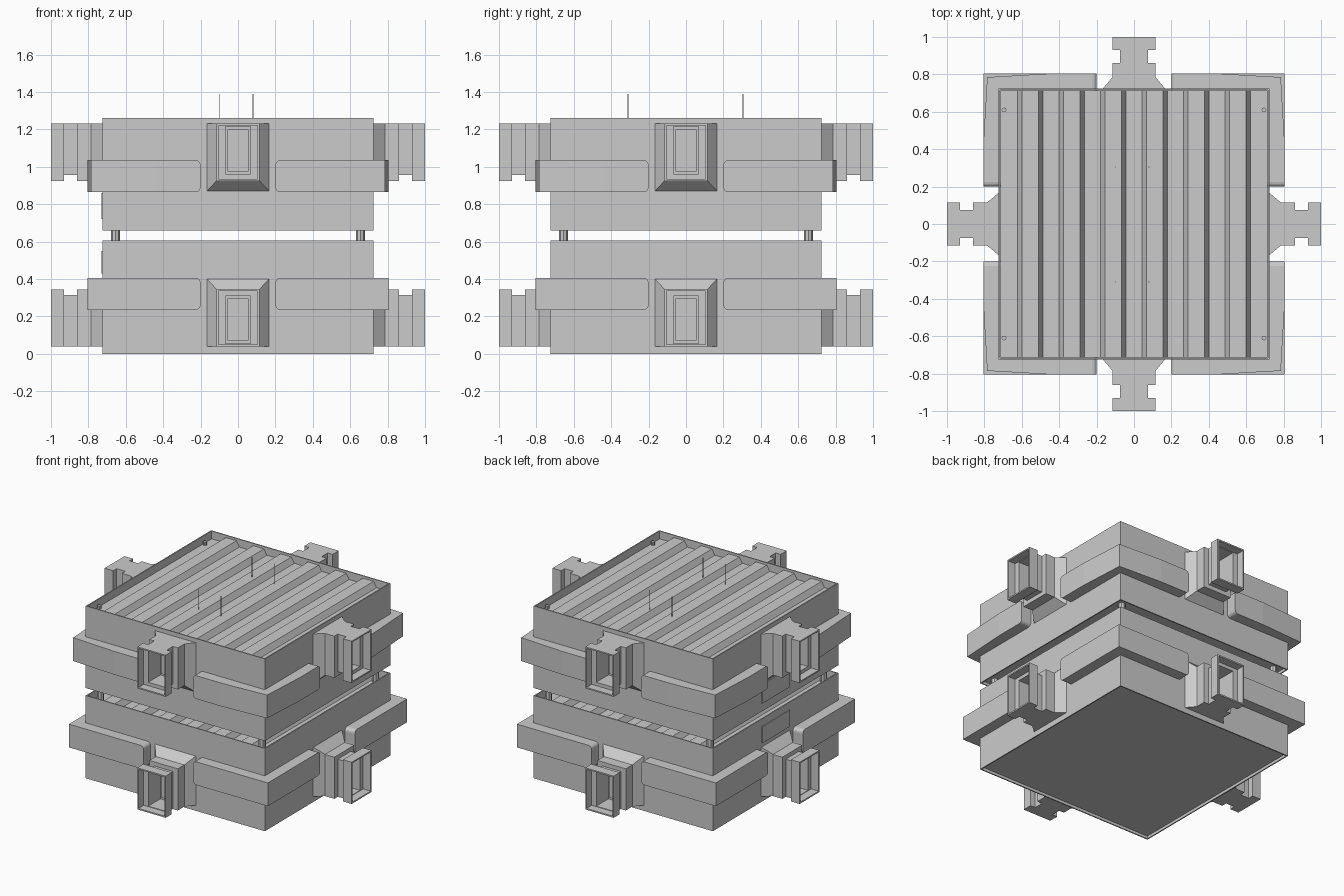
import bpy, bmesh
from math import pi
from mathutils import Matrix, Vector

if "Cube" in bpy.data.objects:
    bpy.data.objects.remove(bpy.data.objects["Cube"])

W = 0.725          # half width of a module body
RIM = 0.012        # wall thickness at the open rims


def finish(name, bm):
    bmesh.ops.recalc_face_normals(bm, faces=bm.faces[:])
    mesh = bpy.data.meshes.new(name)
    bm.to_mesh(mesh)
    bm.free()
    ob = bpy.data.objects.new(name, mesh)
    bpy.context.collection.objects.link(ob)
    return ob


def add_box(bm, lo, hi):
    lo, hi = Vector(lo), Vector(hi)
    mat = Matrix.Translation((lo + hi) / 2) @ Matrix.Diagonal((*(hi - lo), 1))
    return bmesh.ops.create_cube(bm, size=1, matrix=mat)["verts"]


def four_sides(bm):
    """Repeat the geometry around the z axis."""
    src = bm.verts[:] + bm.edges[:] + bm.faces[:]
    for k in (1, 2, 3):
        new = bmesh.ops.duplicate(bm, geom=src)["geom"]
        verts = [g for g in new if isinstance(g, bmesh.types.BMVert)]
        bmesh.ops.rotate(bm, verts=verts, cent=(0, 0, 0),
                         matrix=Matrix.Rotation(k * pi / 2, 3, 'Z'))


def body(name, z0, z1):
    bm = bmesh.new()
    add_box(bm, (-W, -W, z0), (W, W, z1))
    bm.normal_update()
    for sign, depth in ((1, 0.06), (-1, 0.02)):
        face = next(f for f in bm.faces if f.normal.z * sign > 0.9)
        bmesh.ops.inset_region(bm, faces=[face], thickness=RIM)
        inner = bmesh.ops.extrude_face_region(bm, geom=[face])["geom"]
        bmesh.ops.delete(bm, geom=[face], context='FACES_ONLY')
        verts = [g for g in inner if isinstance(g, bmesh.types.BMVert)]
        bmesh.ops.translate(bm, verts=verts, vec=(0, 0, -sign * depth))
        if sign > 0:   # the corrugated roof replaces the upper recess floor
            top = [g for g in inner if isinstance(g, bmesh.types.BMFace)]
            bmesh.ops.delete(bm, geom=top, context='FACES_ONLY')
    finish(name, bm)


def roof(name, z1):
    # corrugated sheet: alternating low and high flats with steep slopes
    e, pts = W - RIM, []
    slopes = [0.111 * (i - 5.5) for i in range(12)]
    low, high = z1 - 0.055, z1 - 0.015
    pts.append((-e, low))
    for i, x in enumerate(slopes):
        a, b = (low, high) if i % 2 == 0 else (high, low)
        pts += [(x - 0.012, a), (x + 0.012, b)]
    pts.append((e, low))
    bm = bmesh.new()
    rows = [[bm.verts.new((x, y, z)) for x, z in pts] for y in (-e, e)]
    for i in range(len(pts) - 1):
        bm.faces.new((rows[0][i], rows[0][i + 1], rows[1][i + 1], rows[1][i]))
    ob = finish(name, bm)
    if ob.data.polygons[0].normal.z < 0:
        ob.data.flip_normals()


def bumpers(name, z0, z1, corner):
    outer, end = 0.805, 0.2
    plan = [(end, 0.71), (end, outer), (0.44, outer), (corner, corner),
            (outer, 0.44), (outer, end), (0.71, end), (0.71, 0.71)]
    bm = bmesh.new()
    face = bm.faces.new([bm.verts.new((x, y, z0)) for x, y in plan])
    ext = bmesh.ops.extrude_face_region(bm, geom=[face])["geom"]
    bmesh.ops.translate(bm, vec=(0, 0, z1 - z0),
                        verts=[g for g in ext if isinstance(g, bmesh.types.BMVert)])
    # round the free ends
    ends = [ed for ed in bm.edges
            if abs(ed.verts[0].co.z - ed.verts[1].co.z) < 1e-5
            and any(all(abs(v.co[a] - end) < 1e-5 for v in ed.verts) for a in (0, 1))]
    bmesh.ops.bevel(bm, geom=ends, offset=0.025, segments=3, profile=0.5, affect='EDGES')
    four_sides(bm)
    finish(name, bm)


def docking_ports(name, z_fixed, up):
    # rings along the port: distance out, half width, near height, far height
    rings = [(0.72, 0.170, 0, 0.365), (0.785, 0.115, 0, 0.305), (0.86, 0.115, 0, 0.305),
             (0.86, 0.075, 0, 0.275), (0.93, 0.075, 0, 0.275), (0.93, 0.115, 0, 0.305),
             (1.0, 0.115, 0, 0.305), (1.0, 0.105, 0.010, 0.295), (0.94, 0.105, 0.010, 0.295),
             (0.94, 0.068, 0.014, 0.270), (0.80, 0.068, 0.014, 0.270)]
    bm = bmesh.new()
    prev = None
    for x, w, a, b in rings:
        ring = [bm.verts.new((x, y, z_fixed + up * h))
                for y, h in ((-w, a), (w, a), (w, b), (-w, b))]
        if prev:
            for i in range(4):
                j = (i + 1) % 4
                bm.faces.new((prev[i], prev[j], ring[j], ring[i]))
        prev = ring
    bm.faces.new(prev)
    four_sides(bm)
    finish(name, bm)


def hatches(name, z_fixed, up):
    bm = bmesh.new()
    za, zb = sorted((z_fixed + up * 0.03, z_fixed + up * 0.255))
    add_box(bm, (0.79, -0.055, za), (0.81, 0.055, zb))
    four_sides(bm)
    finish(name, bm)


def roof_bolts(name, z1):
    bm = bmesh.new()
    for sx in (-1, 1):
        for sy in (-1, 1):
            bmesh.ops.create_cone(bm, cap_ends=True, segments=8, radius1=0.013,
                                  radius2=0.013, depth=0.03,
                                  matrix=Matrix.Translation((sx * 0.695, sy * 0.61, z1 - 0.045)))
    finish(name, bm)


def side_plate(name, z0, z1):
    bm = bmesh.new()
    add_box(bm, (-W - 0.006, -0.16, z0), (-W + 0.004, 0.16, z1))
    finish(name, bm)


# two stacked modules; the upper one carries its ports upside down
for tag, z0, z1, port_z, up, bump, corner, plate in (
        ("lower", 0.0, 0.605, 0.04, 1, (0.235, 0.405), 0.805, (0.43, 0.55)),
        ("upper", 0.66, 1.26, 1.23, -1, (0.865, 1.035), 0.785, (0.72, 0.86))):
    body(tag + "_body", z0, z1)
    roof(tag + "_corrugated_roof", z1)
    bumpers(tag + "_corner_bumpers", *bump, corner)
    docking_ports(tag + "_docking_ports", port_z, up)
    hatches(tag + "_port_hatches", port_z, up)
    roof_bolts(tag + "_roof_bolts", z1)
    side_plate(tag + "_side_plate", *plate)

# corner legs between the modules
bm = bmesh.new()
for sx in (-1, 1):
    for sy in (-1, 1):
        bmesh.ops.create_cone(bm, cap_ends=True, segments=8, radius1=0.024, radius2=0.024,
                              depth=0.13, matrix=Matrix.Translation((sx * 0.655, sy * 0.655, 0.615)))
finish("stacking_legs", bm)

# thin roof antennas
bm = bmesh.new()
for x in (-0.10, 0.08):
    for y in (-0.31, 0.305):
        add_box(bm, (x - 0.002, y - 0.002, 1.2), (x + 0.002, y + 0.002, 1.39))
finish("antennas", bm)
